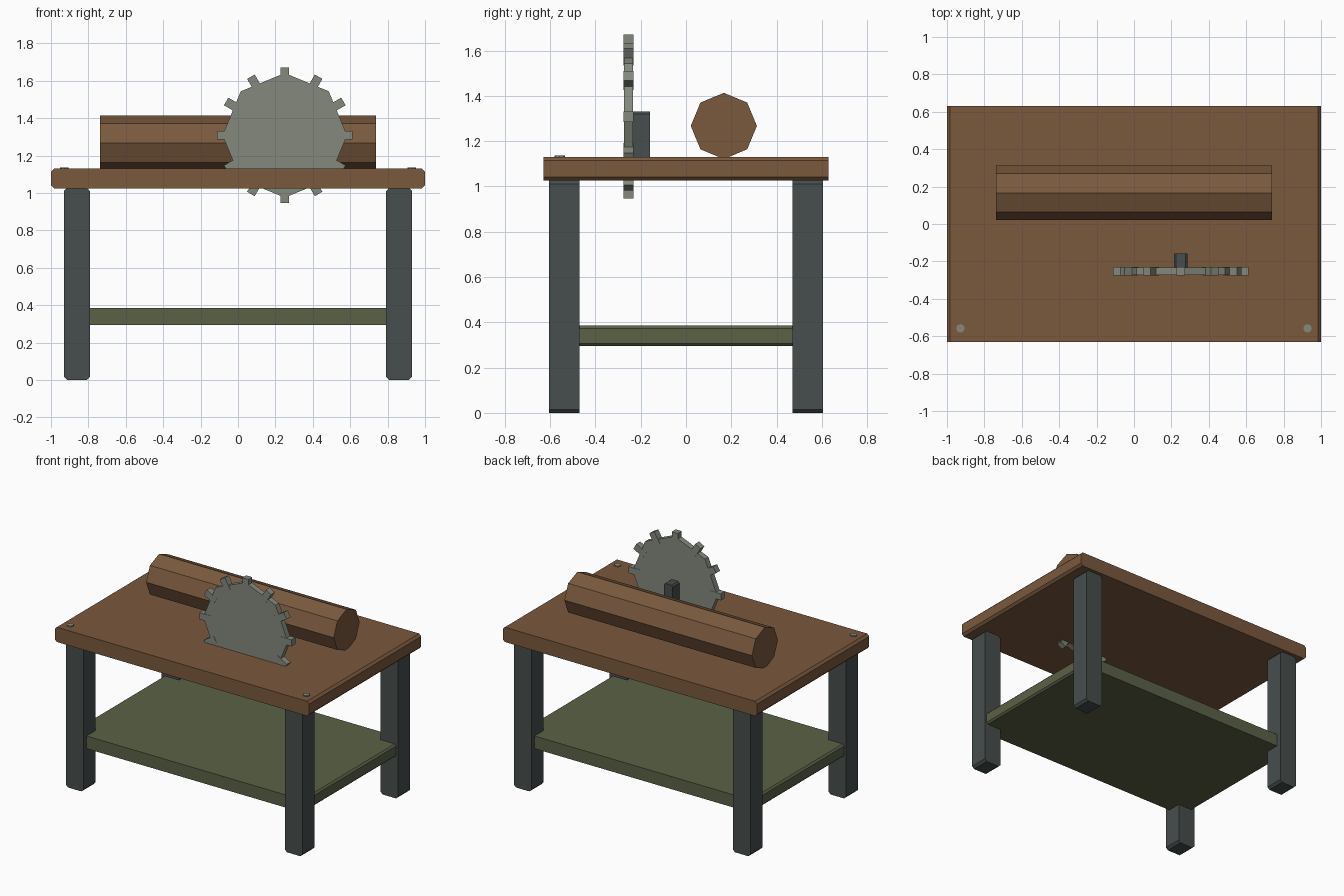
import bpy, bmesh
from math import radians, pi
from mathutils import Matrix

if "Cube" in bpy.data.objects:
    bpy.data.objects.remove(bpy.data.objects["Cube"])


def material(name, rgb):
    m = bpy.data.materials.new(name)
    m.diffuse_color = (*rgb, 1)
    m.use_nodes = True
    m.node_tree.nodes["Principled BSDF"].inputs["Base Color"].default_value = m.diffuse_color
    return m


WOOD = material("wood", (0.195, 0.10, 0.047))
IRON = material("dark_iron", (0.062, 0.077, 0.074))
GREEN = material("green_paint", (0.105, 0.12, 0.062))
STEEL = material("steel", (0.23, 0.25, 0.20))


def finish(name, bm, mat):
    bmesh.ops.recalc_face_normals(bm, faces=bm.faces)
    me = bpy.data.meshes.new(name)
    bm.to_mesh(me)
    bm.free()
    me.materials.append(mat)
    ob = bpy.data.objects.new(name, me)
    bpy.context.collection.objects.link(ob)
    return ob


def plank(name, x, y, z, mat, c=0.016):
    """Chamfered rectangle in xz, extruded along y."""
    (x0, x1), (y0, y1), (z0, z1) = x, y, z
    profile = [(x0 + c, z0), (x1 - c, z0), (x1, z0 + c), (x1, z1 - c),
               (x1 - c, z1), (x0 + c, z1), (x0, z1 - c), (x0, z0 + c)]
    bm = bmesh.new()
    face = bm.faces.new([bm.verts.new((px, y0, pz)) for px, pz in profile])
    new = bmesh.ops.extrude_face_region(bm, geom=[face])["geom"]
    bmesh.ops.translate(bm, vec=(0, y1 - y0, 0),
                        verts=[v for v in new if isinstance(v, bmesh.types.BMVert)])
    return finish(name, bm, mat)


def octagon(bm, radius, depth, matrix):
    bmesh.ops.create_cone(bm, cap_ends=True, segments=8, radius1=radius,
                          radius2=radius, depth=depth, matrix=matrix)


# Table top, shelf and legs
plank("table_top", (-1, 1), (-0.63, 0.63), (1.025, 1.13), WOOD)
plank("lower_shelf", (-0.915, 0.915), (-0.57, 0.57), (0.295, 0.385), GREEN, 0.012)
for sx, side in ((-1, "left"), (1, "right")):
    for sy, end in ((-1, "front"), (1, "back")):
        plank(f"{end}_{side}_leg", sorted((sx * 0.792, sx * 0.93)),
              sorted((sy * 0.47, sy * 0.605)), (0, 1.027), IRON)

# Octagonal log lying along x
bm = bmesh.new()
octagon(bm, 0.146, 1.475, Matrix.Translation((0, 0.167, 1.267)) @ Matrix.Rotation(pi / 2, 4, "Y"))
finish("log", bm, WOOD)

# Saw blade disc with twelve block teeth
centre = Matrix.Translation((0.25, -0.253, 1.308))
bm = bmesh.new()
octagon(bm, 0.333, 0.040, centre @ Matrix.Rotation(pi / 2, 4, "X"))
finish("saw_disc", bm, STEEL)
bm = bmesh.new()
for i in range(12):
    m = (centre @ Matrix.Rotation(radians(30 * i), 4, "Y")
         @ Matrix.Translation((0, 0, 0.318)) @ Matrix.Diagonal((0.047, 0.044, 0.088, 1)))
    bmesh.ops.create_cube(bm, size=1, matrix=m)
finish("saw_teeth", bm, STEEL)

# Blade mount behind the disc
plank("blade_mount", (0.215, 0.285), (-0.24, -0.158), (1.10, 1.33), IRON, 0.01)

# Bolts on the front corners
for sx, side in ((-1, "left"), (1, "right")):
    bm = bmesh.new()
    octagon(bm, 0.023, 0.02, Matrix.Translation((sx * 0.928, -0.558, 1.127)))
    finish(f"{side}_bolt", bm, STEEL)
